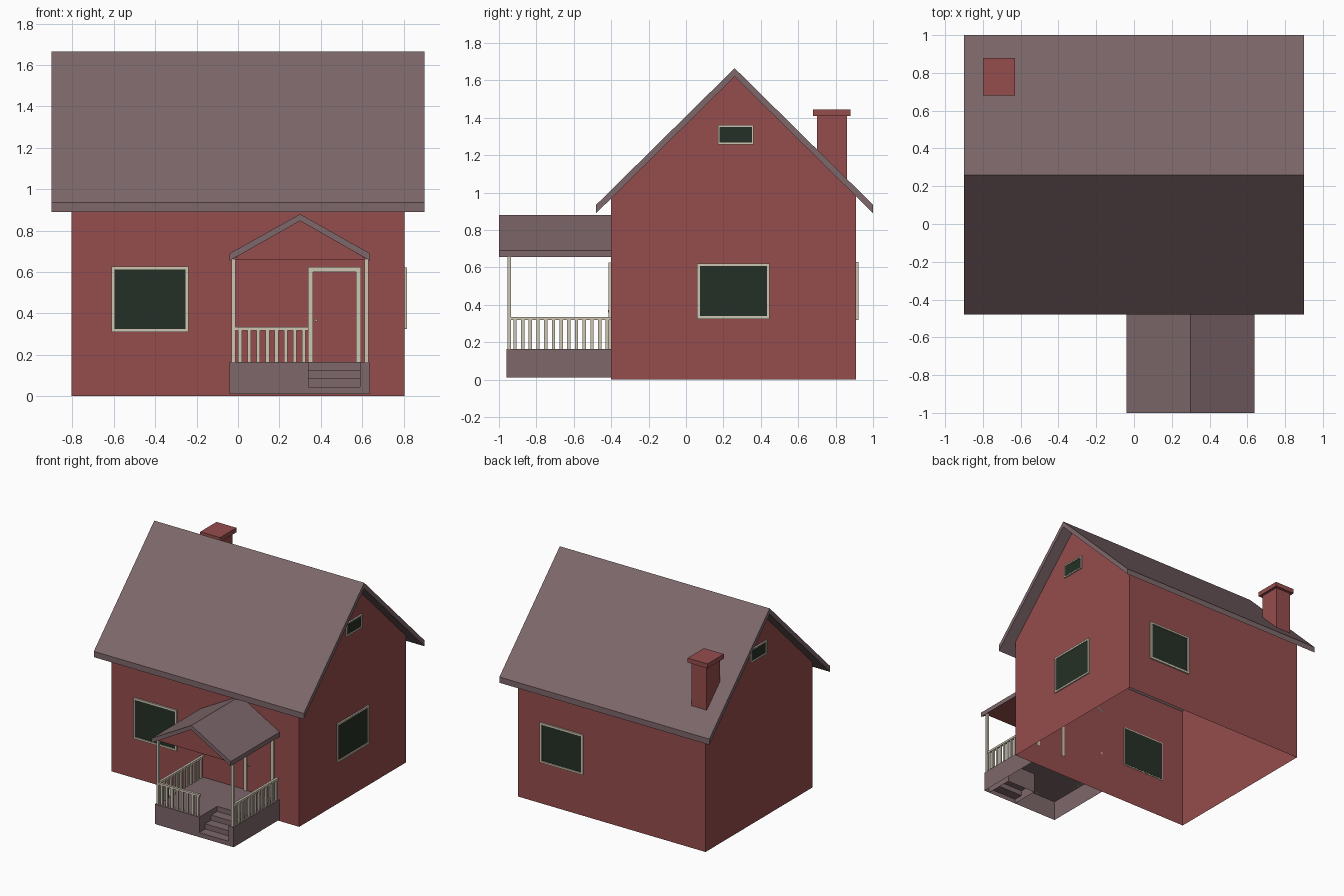
import bpy, bmesh

if "Cube" in bpy.data.objects:
    bpy.data.objects.remove(bpy.data.objects["Cube"])


def material(name, rgb):
    m = bpy.data.materials.new(name)
    m.diffuse_color = (*rgb, 1)
    m.use_nodes = True
    m.node_tree.nodes["Principled BSDF"].inputs["Base Color"].default_value = m.diffuse_color
    return m


RED = material("barn red", (0.30, 0.073, 0.073))
ROOF = material("mauve grey", (0.205, 0.135, 0.145))
CREAM = material("cream trim", (0.62, 0.56, 0.45))
GLASS = material("dark green glass", (0.018, 0.030, 0.019))


def finish(name, bm, mat):
    bmesh.ops.recalc_face_normals(bm, faces=bm.faces)
    me = bpy.data.meshes.new(name)
    bm.to_mesh(me)
    bm.free()
    me.materials.append(mat)
    ob = bpy.data.objects.new(name, me)
    bpy.context.collection.objects.link(ob)
    return ob


def boxes(name, spans, mat):
    """One object from several (x0, x1, y0, y1, z0, z1) boxes."""
    bm = bmesh.new()
    for x0, x1, y0, y1, z0, z1 in spans:
        for v in bmesh.ops.create_cube(bm, size=1)["verts"]:
            v.co = (x1 if v.co.x > 0 else x0,
                    y1 if v.co.y > 0 else y0,
                    z1 if v.co.z > 0 else z0)
    return finish(name, bm, mat)


def prism(name, profile, axis, a, b, mat, closed=True, ends=(True, True)):
    """Sweep a 2D profile along an axis from a to b."""
    place = {"x": lambda p, t: (t, p[0], p[1]),
             "y": lambda p, t: (p[0], t, p[1]),
             "z": lambda p, t: (p[0], p[1], t)}[axis]
    bm = bmesh.new()
    lo = [bm.verts.new(place(p, a)) for p in profile]
    hi = [bm.verts.new(place(p, b)) for p in profile]
    n = len(profile)
    for i in range(n if closed else n - 1):
        j = (i + 1) % n
        bm.faces.new((lo[i], lo[j], hi[j], hi[i]))
    if ends[0]:
        bm.faces.new(lo)
    if ends[1]:
        bm.faces.new(hi)
    return finish(name, bm, mat)


# House dimensions
WX, Y0, Y1, RIDGE = 0.805, -0.40, 0.91, 0.26

# House walls: hollow shell, open underneath
prism("house_walls", [(Y0, 0), (Y0, 0.98), (RIDGE, 1.63), (Y1, 0.985), (Y1, 0)],
      "x", -WX, WX, RED, closed=False)

# Main roof
prism("main_roof", [(-0.48, 0.89), (-0.48, 0.935), (RIDGE, 1.665), (1.0, 0.935),
                    (1.0, 0.89), (RIDGE, 1.62)], "x", -0.90, 0.90, ROOF)

# Chimney
boxes("chimney", [(-0.78, -0.65, 0.70, 0.86, 1.03, 1.415)], RED)
boxes("chimney_cap", [(-0.80, -0.63, 0.68, 0.88, 1.41, 1.445)], RED)


def on_wall(side, u0, u1, z0, z1, d0, d1):
    """Box span on a wall; d is the distance outwards from the wall."""
    if side == "front":
        return (u0, u1, Y0 - d1, Y0 - d0, z0, z1)
    if side == "back":
        return (u0, u1, Y1 + d0, Y1 + d1, z0, z1)
    if side == "right":
        return (WX + d0, WX + d1, u0, u1, z0, z1)
    return (-WX - d1, -WX - d0, u0, u1, z0, z1)


def window(name, side, u0, u1, z0, z1, w):
    boxes(name + "_glass", [on_wall(side, u0 + w / 2, u1 - w / 2, z0 + w / 2,
                                    z1 - w / 2, -0.004, 0.004)], GLASS)
    bars = [(u0, u0 + w, z0, z1), (u1 - w, u1, z0, z1),
            (u0 + w, u1 - w, z0, z0 + w), (u0 + w, u1 - w, z1 - w, z1)]
    boxes(name + "_frame", [on_wall(side, *b, -0.003, 0.011) for b in bars], CREAM)


# Windows
window("front_window", "front", -0.61, -0.24, 0.31, 0.627, 0.014)
window("back_window", "back", 0.24, 0.61, 0.32, 0.63, 0.014)
window("right_window", "right", 0.06, 0.447, 0.325, 0.622, 0.014)
window("right_attic_window", "right", 0.17, 0.362, 1.257, 1.36, 0.010)
window("left_attic_window", "left", 0.17, 0.362, 1.257, 1.36, 0.010)

# Door and its trim
DECK = 0.165
boxes("door", [on_wall("front", 0.36, 0.572, DECK, 0.60, 0, 0.006)], RED)
boxes("door_trim", [on_wall("front", *b, -0.002, 0.014) for b in (
    (0.337, 0.362, DECK, 0.625), (0.570, 0.595, DECK, 0.625),
    (0.362, 0.570, 0.60, 0.625))], CREAM)
boxes("door_knob", [on_wall("front", 0.372, 0.384, 0.36, 0.372, 0.004, 0.018)], CREAM)

# Porch deck with a notch for the steps, open underneath
PX0, PX1, PY, SX0, SX1, SY = -0.04, 0.635, -0.96, 0.34, 0.59, -0.74
prism("porch_deck", [(PX0, Y0), (PX0, PY), (SX0, PY), (SX0, SY), (SX1, SY),
                     (SX1, PY), (PX1, PY), (PX1, Y0)],
      "z", 0.01, DECK, ROOF, closed=False, ends=(False, True))

# Steps: folded strip of risers and treads
steps, run = [(PY, 0.01)], (SY - PY) / 3
for i in range(3):
    z = 0.045 + 0.04 * i
    steps += [(PY + run * i, z), (PY + run * (i + 1), z)]
prism("porch_steps", steps, "x", SX0, SX1, ROOF, closed=False, ends=(False, False))

# Porch roof and red gable
prism("porch_roof", [(-0.04, 0.655), (-0.04, 0.69), (0.30, 0.88), (0.637, 0.69),
                     (0.637, 0.655), (0.30, 0.847)], "y", -1.0, Y0, ROOF)
prism("porch_gable", [(-0.03, 0.66), (0.627, 0.66), (0.30, 0.85)],
      "y", -0.955, Y0, RED)

# Porch posts
LX, RX, FY = -0.022, 0.620, -0.945
for name, x in (("left_post", LX), ("right_post", RX)):
    boxes(name, [(x - 0.01, x + 0.01, FY - 0.01, FY + 0.01, DECK, 0.662)], CREAM)


def railing(name, along_x, fixed, a, b):
    """Top rail with evenly spaced balusters."""
    def bar(t0, t1, w, z0, z1):
        f = (fixed - w, fixed + w)
        return ((t0, t1) + f if along_x else f + (t0, t1)) + (z0, z1)
    n = round((b - a) / 0.042)
    spans = [bar(a, b, 0.009, 0.318, 0.334)]
    for i in range(n):
        t = a + (i + 0.5) * (b - a) / n
        spans.append(bar(t - 0.009, t + 0.009, 0.006, DECK, 0.32))
    boxes(name, spans, CREAM)


# Porch railings
railing("front_railing", True, FY, LX + 0.01, SX0)
railing("left_railing", False, LX, FY + 0.01, Y0)
railing("right_railing", False, RX, FY + 0.01, Y0)
